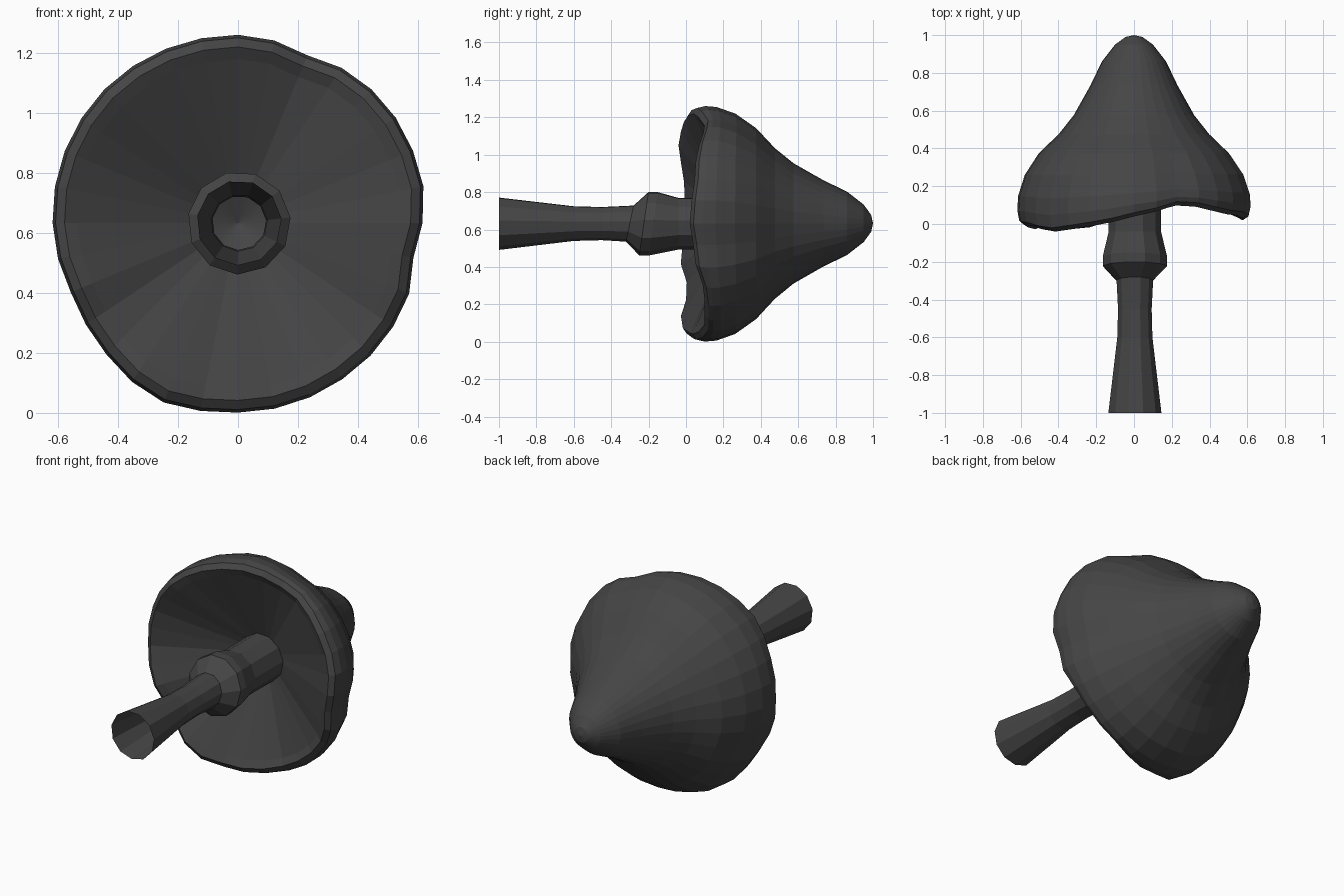
import bpy, bmesh, math

if "Cube" in bpy.data.objects:
    bpy.data.objects.remove(bpy.data.objects["Cube"])

CZ = 0.633  # height of the mushroom's axis, which runs along y

dark = bpy.data.materials.new("dark_grey")
dark.diffuse_color = (.06, .06, .06, 1)
dark.use_nodes = True
dark.node_tree.nodes["Principled BSDF"].inputs["Base Color"].default_value = dark.diffuse_color


def sample(keys, deg):
    """Smooth periodic interpolation of (angle, value) keys."""
    deg %= 360
    for (a0, v0), (a1, v1) in zip(keys, keys[1:]):
        if a0 <= deg <= a1:
            t = (deg - a0) / (a1 - a0)
            t = t * t * (3 - 2 * t)
            return v0 + (v1 - v0) * t


def loft(name, rows, sides, point, apex_start=None, apex_end=None):
    """Bridge rings along the y axis, optionally closing the ends to a point."""
    bm = bmesh.new()
    rings = [[bm.verts.new(point(row, i)) for i in range(sides)] for row in rows]
    for a, b in zip(rings, rings[1:]):
        for i in range(sides):
            j = (i + 1) % sides
            bm.faces.new((a[i], a[j], b[j], b[i]))
    for y, ring in ((apex_start, rings[0]), (apex_end, rings[-1])):
        if y is not None:
            tip = bm.verts.new((0, y, CZ))
            for i in range(sides):
                bm.faces.new((tip, ring[i], ring[(i + 1) % sides]))
    bmesh.ops.recalc_face_normals(bm, faces=bm.faces)
    mesh = bpy.data.meshes.new(name)
    bm.to_mesh(mesh)
    bm.free()
    mesh.materials.append(dark)
    obj = bpy.data.objects.new(name, mesh)
    bpy.context.collection.objects.link(obj)
    return obj


# Uneven cap outline and wavy rim, by angle around the axis
outline = [(0, .615), (12, .63), (35, .632), (52, .628), (65, .603), (78, .62),
           (90, .627), (135, .63), (160, .625), (180, .618), (205, .603),
           (225, .62), (245, .648), (270, .632), (315, .625), (335, .62),
           (347, .595), (360, .615)]
rim = [(0, .02), (30, .05), (65, .1), (90, .04), (110, -.01), (135, -.04),
       (160, -.01), (180, 0), (200, -.03), (218, .01), (240, -.03),
       (265, .03), (295, .1), (320, .1), (340, .05), (360, .02)]

# Cap: (radius, y, share of outline unevenness, share of rim wave)
cap_rows = [
    (.045, .99, 0, 0), (.10, .95, 0, 0), (.17, .86, 0, 0), (.23, .735, .1, 0),
    (.32, .575, .3, 0), (.40, .475, .5, 0), (.505, .375, .7, 0),
    (.58, .26, 1, .1), (.615, .15, 1, .35), (.62, .075, 1, .7),
    (.61, .02, 1, 1), (.58, 0, 1, 1), (.54, .02, 1, 1),
    (.14, .22, 0, 0)]


def cap_point(row, i):
    r, y, uneven, wave = row
    deg = 90 + i * 360 / 32
    a = math.radians(deg)
    r *= 1 + uneven * (sample(outline, deg) / .62 - 1)
    return (r * math.cos(a), y + wave * sample(rim, deg), CZ + r * math.sin(a))


loft("mushroom_cap", cap_rows, 32, cap_point, 1.0, .28)

# Stem: open tube with a tilted collar; (radius, y, tilt)
stem_rows = [(.142, -1, 0), (.094, -.6, 0), (.09, -.45, 0), (.098, -.3, .02),
             (.172, -.225, .025), (.172, -.175, .025), (.14, -.04, 0),
             (.14, .05, 0), (.142, .23, 0)]


def stem_point(row, i):
    r, y, tilt = row
    a = math.radians(6 + i * 360 / 11)
    return (.004 + r * math.cos(a), y + tilt * math.sin(a), CZ + r * math.sin(a))


loft("mushroom_stem", stem_rows, 11, stem_point)
